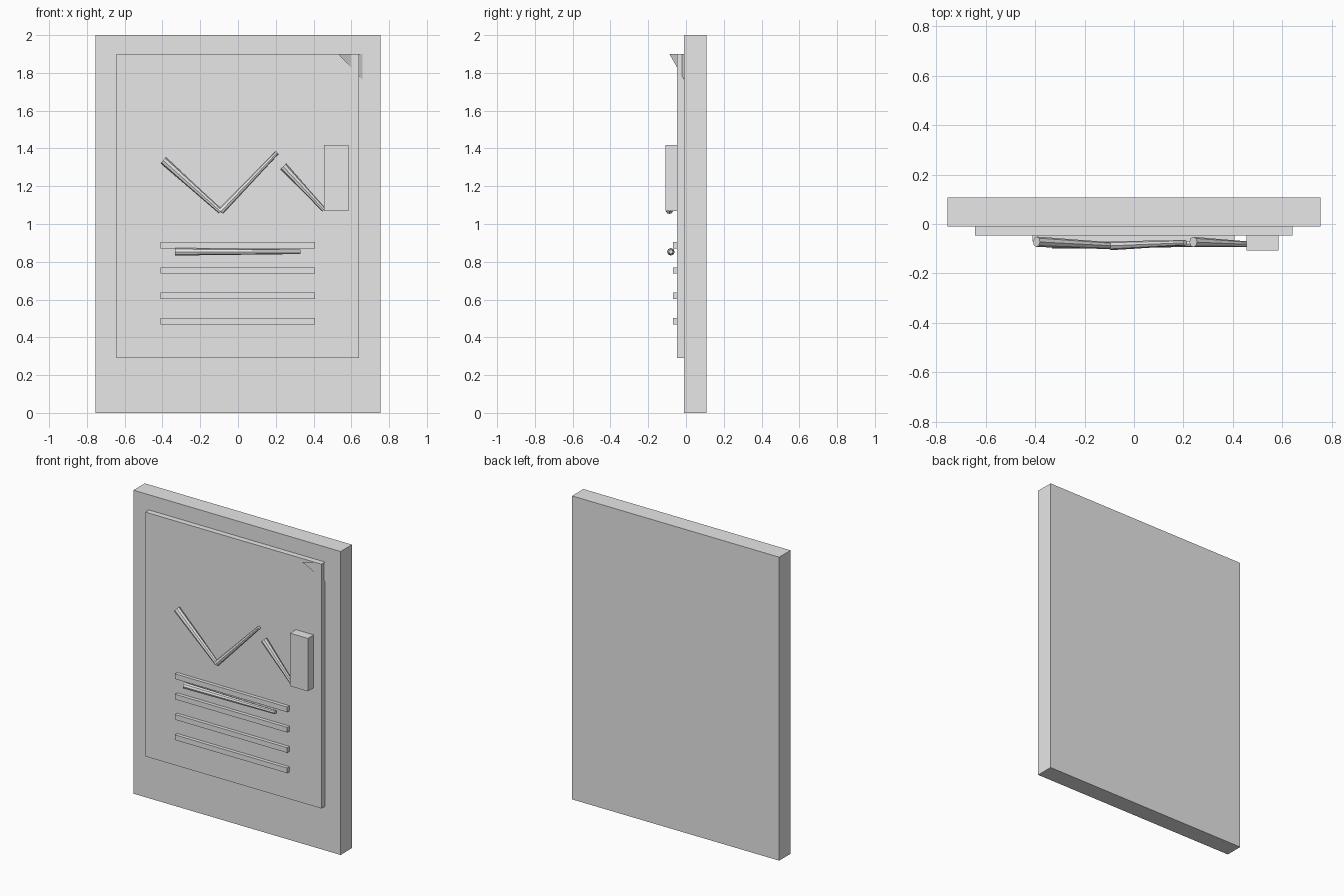
import bpy
from mathutils import Vector

if "Cube" in bpy.data.objects:
    bpy.data.objects.remove(bpy.data.objects["Cube"], do_unlink=True)

grey = bpy.data.materials.new("plain_grey")
grey.use_nodes = True
COLOUR = (0.8, 0.8, 0.8, 1)
grey.diffuse_color = COLOUR
grey.node_tree.nodes["Principled BSDF"].inputs["Base Color"].default_value = COLOUR


def box(name, low, high):
    low, high = Vector(low), Vector(high)
    bpy.ops.mesh.primitive_cube_add(size=1, location=(low + high) / 2)
    ob = bpy.context.object
    ob.name = name
    ob.scale = high - low
    bpy.ops.object.transform_apply(location=False, rotation=False, scale=True)
    ob.data.materials.append(grey)


def rod(name, start, end, r_start, r_end):
    start, end = Vector(start), Vector(end)
    axis = end - start
    bpy.ops.mesh.primitive_cone_add(vertices=8, radius1=r_start, radius2=r_end,
                                    depth=axis.length, location=(start + end) / 2)
    ob = bpy.context.object
    ob.name = name
    ob.rotation_mode = 'QUATERNION'
    ob.rotation_quaternion = axis.to_track_quat('Z', 'Y')
    ob.data.materials.append(grey)


# Board and raised sheet
box("board", (-0.755, -0.01, 0), (0.755, 0.108, 2))
box("sheet", (-0.643, -0.047, 0.29), (0.641, -0.01, 1.9))

# Text bars
for i in range(4):
    z = 0.888 - 0.134 * i
    box(f"text_bar_{i + 1}", (-0.411, -0.07, z - 0.017), (0.408, -0.047, z + 0.017))

# Upright block
box("block", (0.455, -0.108, 1.07), (0.585, -0.047, 1.419))

# Tapered rods: zigzag strokes and underline
rod("stroke_left", (-0.395, -0.072, 1.337), (-0.092, -0.088, 1.066), 0.021, 0.014)
rod("stroke_middle", (-0.092, -0.088, 1.066), (0.207, -0.076, 1.378), 0.018, 0.011)
rod("stroke_right", (0.24, -0.073, 1.305), (0.455, -0.082, 1.075), 0.021, 0.012)
rod("underline", (-0.333, -0.08, 0.853), (0.33, -0.08, 0.853), 0.02, 0.012)

# Folded page corner, a single tilted triangle
fold = bpy.data.meshes.new("folded_corner")
fold.from_pydata([(0.53, -0.088, 1.9), (0.658, -0.01, 1.765), (0.658, -0.01, 1.9)],
                 [], [(0, 1, 2)])
fold.materials.append(grey)
bpy.context.collection.objects.link(bpy.data.objects.new("folded_corner", fold))
